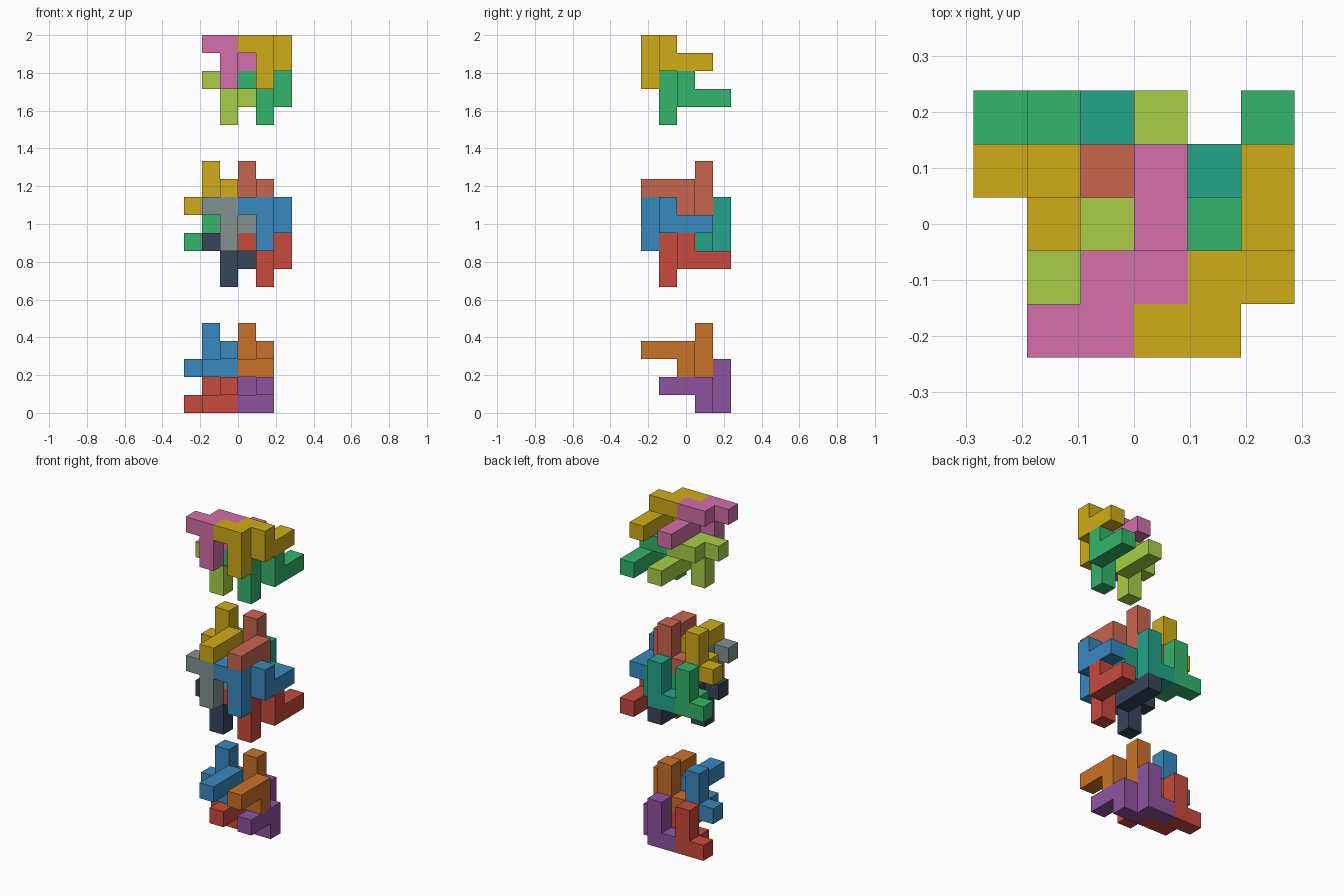
import bpy, bmesh, math
from mathutils import Vector

if "Cube" in bpy.data.objects:
    bpy.data.objects.remove(bpy.data.objects["Cube"])

U = 2 / 21                                  # edge of one puzzle cube
ORIGIN = Vector((-3 * U, -2.5 * U, 0))

# One nine-cube piece, relative to its corner joint
BENT_PIECE = [(-1, 0, 0), (0, 0, 0), (0, 0, -1), (0, 0, -2), (0, 1, 0),
              (1, 1, 0), (1, 1, -1), (1, 2, -1), (1, 3, -1)]


def material(hex_code):
    mat = bpy.data.materials.get(hex_code)
    if mat is None:
        mat = bpy.data.materials.new(hex_code)
        rgb = [int(hex_code[i:i + 2], 16) / 255 for i in (0, 2, 4)]
        mat.diffuse_color = [((c + 0.055) / 1.055) ** 2.4 for c in rgb] + [1]
        mat.use_nodes = True
        mat.node_tree.nodes["Principled BSDF"].inputs["Base Color"].default_value = mat.diffuse_color
    return mat


def polycube(name, cells, color):
    """Outer skin of a set of unit cells, with coplanar faces merged."""
    cells = set(cells)
    bm = bmesh.new()
    for cell in cells:
        centre = Vector(cell) + Vector((0.5, 0.5, 0.5))
        for axis in range(3):
            for sign in (-1, 1):
                n = Vector((0, 0, 0))
                n[axis] = sign
                if tuple(int(c + d) for c, d in zip(cell, n)) in cells:
                    continue
                a = Vector((0, 0, 0))
                a[(axis + 1) % 3] = 0.5
                b = n.cross(a)
                corners = (-a - b, a - b, a + b, b - a)
                bm.faces.new([bm.verts.new(ORIGIN + (centre + n / 2 + c) * U)
                              for c in corners])
    bmesh.ops.remove_doubles(bm, verts=bm.verts, dist=U * 0.01)
    bmesh.ops.recalc_face_normals(bm, faces=bm.faces)
    bmesh.ops.dissolve_limit(bm, angle_limit=math.radians(1),
                             verts=bm.verts, edges=bm.edges)
    mesh = bpy.data.meshes.new(name)
    bm.to_mesh(mesh)
    bm.free()
    mesh.materials.append(material(color))
    bpy.context.collection.objects.link(bpy.data.objects.new(name, mesh))


def half(name, joint, flip, colors):
    """Four interlocking pieces: two side by side, two more behind and below."""
    places = [(0, 0, 0), (-2, 0, 0), (0, 1, -2), (-2, 1, -2)]
    for i, (place, color) in enumerate(zip(places, colors)):
        base = [p + q for p, q in zip(joint, place)]
        polycube(f"{name}_piece_{i + 1}",
                 [(base[0] + x, base[1] + y * flip, base[2] + z * flip)
                  for x, y, z in BENT_PIECE], color)


# Upper half lifted off, lower half dropped away
half("raised_half", (4, 0, 20), 1, ("D0AC18", "D46FA8", "34B56B", "A8CF46"))
half("lowered_half", (3, 3, 2), -1, ("CA7228", "3889C0", "8E54A0", "C84A3C"))
# Both halves joined in the middle
half("joined_upper", (4, 0, 11), 1, ("3889C0", "839192", "C84A3C", "36465A"))
half("joined_lower", (3, 3, 11), -1, ("C9654E", "D0AC18", "22A58C", "34B56B"))
